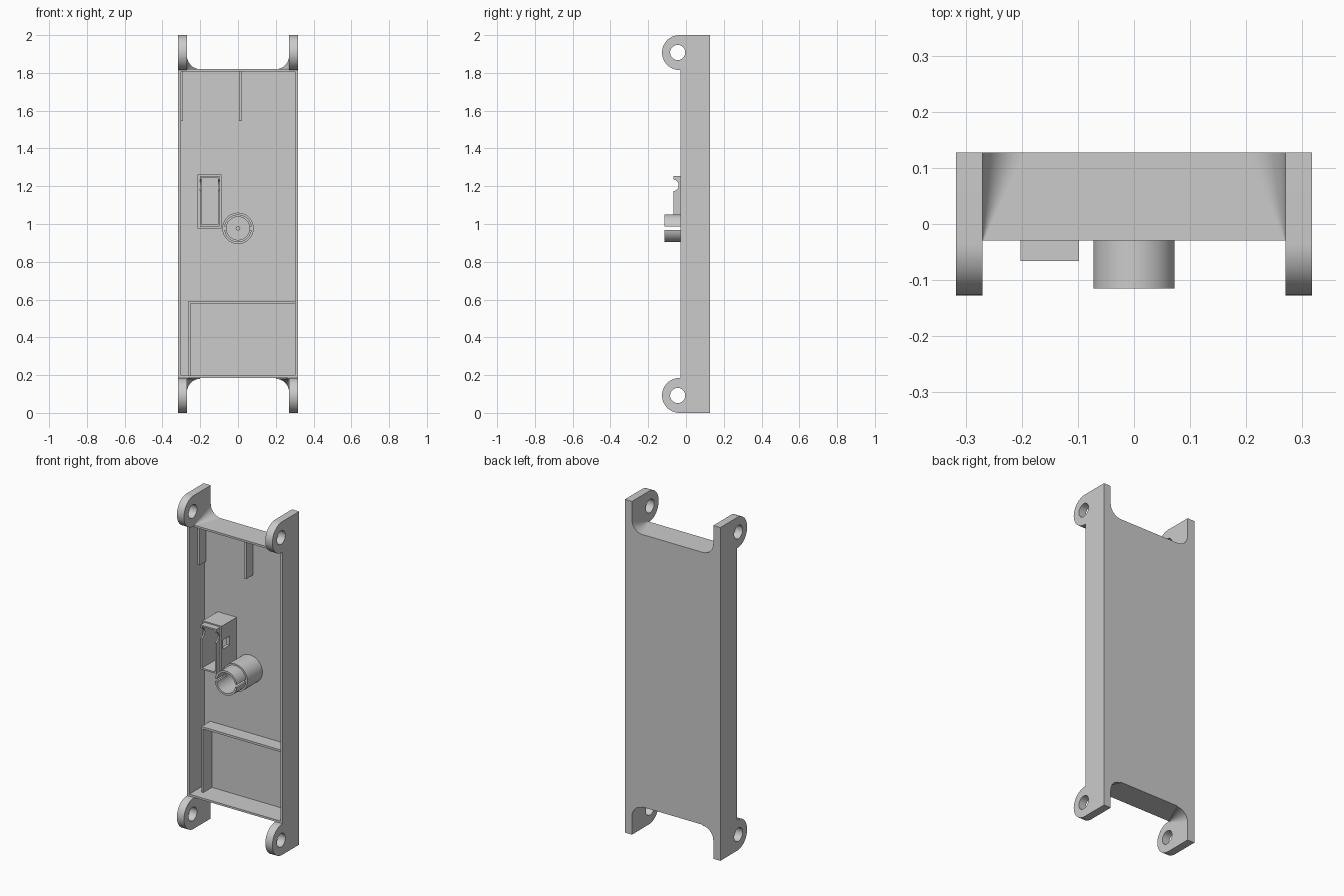
import bpy, bmesh
from math import sin, cos, pi, radians

old = bpy.data.objects.get("Cube")
if old:
    bpy.data.objects.remove(old, do_unlink=True)

grey = bpy.data.materials.new("plain grey")
grey.use_nodes = True
COLOUR = (0.6, 0.6, 0.6, 1)
grey.diffuse_color = COLOUR
grey.node_tree.nodes["Principled BSDF"].inputs["Base Color"].default_value = COLOUR

BACK, FRONT, FLOOR = 0.127, -0.029, 0.113
HALF, LUG_IN = 0.317, 0.27
LOW, HIGH = 0.185, 1.82


def loft(name, ring_a, ring_b):
    """Closed solid between two matching rings of points."""
    bm = bmesh.new()
    a = [bm.verts.new(p) for p in ring_a]
    b = [bm.verts.new(p) for p in ring_b]
    bm.faces.new(a)
    bm.faces.new(b)
    for i in range(len(a)):
        j = (i + 1) % len(a)
        bm.faces.new((a[i], a[j], b[j], b[i]))
    bmesh.ops.recalc_face_normals(bm, faces=bm.faces)
    mesh = bpy.data.meshes.new(name)
    bm.to_mesh(mesh)
    bm.free()
    mesh.materials.append(grey)
    ob = bpy.data.objects.new(name, mesh)
    bpy.context.collection.objects.link(ob)
    return ob


def box(name, x, y, z):
    ring = [(x[0], z[0]), (x[1], z[0]), (x[1], z[1]), (x[0], z[1])]
    return loft(name, [(u, y[0], v) for u, v in ring], [(u, y[1], v) for u, v in ring])


def circle(cu, cv, r, start=0, sweep=2 * pi, n=48):
    return [(cu + r * cos(start + sweep * i / n), cv + r * sin(start + sweep * i / n))
            for i in range(n)]


def along_x(name, ring, x0, x1):
    return loft(name, [(x0, u, v) for u, v in ring], [(x1, u, v) for u, v in ring])


def along_y(name, ring, y0, y1):
    return loft(name, [(u, y0, v) for u, v in ring], [(u, y1, v) for u, v in ring])


def cut(ob, cutter):
    """Subtract the cutter, then throw it away."""
    mod = ob.modifiers.new("cut", 'BOOLEAN')
    mod.operation, mod.solver, mod.object = 'DIFFERENCE', 'EXACT', cutter
    bpy.context.view_layer.objects.active = ob
    bpy.ops.object.modifier_apply(modifier=mod.name)
    bpy.data.objects.remove(cutter, do_unlink=True)


def smooth(ob):
    bpy.ops.object.select_all(action='DESELECT')
    ob.select_set(True)
    bpy.context.view_layer.objects.active = ob
    bpy.ops.object.shade_smooth_by_angle(angle=radians(30))


# Shallow open tray
tray = box("tray", (-HALF, HALF), (FRONT, BACK), (LOW, HIGH))
cut(tray, box("cutter", (-0.303, 0.303), (-0.2, FLOOR), (0.197, 1.808)))

# Four corner lugs, each with a hole and a fillet that tapers towards the front
R = LOW / 2
for sx, side in ((1, "left"), (-1, "right")):
    for top, end in ((True, "top"), (False, "bottom")):
        def place(z):
            return 2 - z if not top else z
        zc = place(2 - R)
        ring = [(BACK, zc + R)] + circle(-0.127 + R, zc, R, pi / 2, pi, 24)
        ring += [(-0.127 + R, zc - R), (BACK, zc - R)]
        lug = along_x(f"{end}_{side}_lug", ring, sx * LUG_IN, sx * HALF)
        cut(lug, along_x("cutter", circle(-0.044, place(1.908), 0.04), -1, 1))
        smooth(lug)

        def corner(r, y):
            pts = [(LUG_IN + 0.01, HIGH + r), (LUG_IN + 0.01, HIGH - 0.01),
                   (LUG_IN - r, HIGH - 0.01)]
            for i in range(13):
                t = -pi / 2 + pi / 2 * i / 12
                pts.append((LUG_IN - r + r * cos(t), HIGH + r + r * sin(t)))
            return [(sx * u, y, place(v)) for u, v in pts]
        smooth(loft(f"{end}_{side}_fillet", corner(0.07, BACK), corner(0.002, FRONT)))

# Ribs inside the tray
DEEP = 0.12
box("side_rib", (-0.31, -0.29), (0.05, DEEP), (1.545, 1.815))
box("middle_rib", (0.004, 0.021), (0.05, DEEP), (1.545, 1.815))
box("shelf", (-0.264, 0.31), (0.03, DEEP), (0.578, 0.591))
box("shelf_upright", (-0.264, -0.252), (0.03, DEEP), (0.19, 0.58))

# Rectangular holder: wide base with a window, narrower notched sleeve
base = box("holder_base", (-0.214, -0.088), (FRONT, DEEP), (0.975, 1.262))
sleeve = box("holder_sleeve", (-0.202, -0.098), (-0.066, 0.0), (0.988, 1.255))
for part in (base, sleeve):
    cut(part, box("cutter", (-0.193, -0.107), (-0.3, 0.3), (0.997, 1.246)))
cut(sleeve, along_x("cutter", circle(-0.07, 1.205, 0.031), -0.4, 0.2))
for part in (base, sleeve):
    cut(part, box("cutter", (-0.15, 0.0), (-0.018, 0.045), (1.12, 1.175)))
smooth(sleeve)

# Round socket: drum with a slotted sleeve in front
ZC = 0.977
drum = along_y("socket_drum", circle(0, ZC, 0.083), FRONT, DEEP)
tube = along_y("socket_sleeve", circle(0, ZC, 0.073), -0.115, 0.0)
for part in (drum, tube):
    cut(part, along_y("cutter", circle(0, ZC, 0.061), -0.3, 0.3))
cut(tube, box("cutter", (-0.1, 0.1), (-0.2, FRONT), (ZC - 0.008, ZC + 0.009)))
smooth(drum)
smooth(tube)
pin = along_y("socket_pin", circle(0, ZC, 0.012, n=24), 0.1, DEEP)
smooth(pin)
